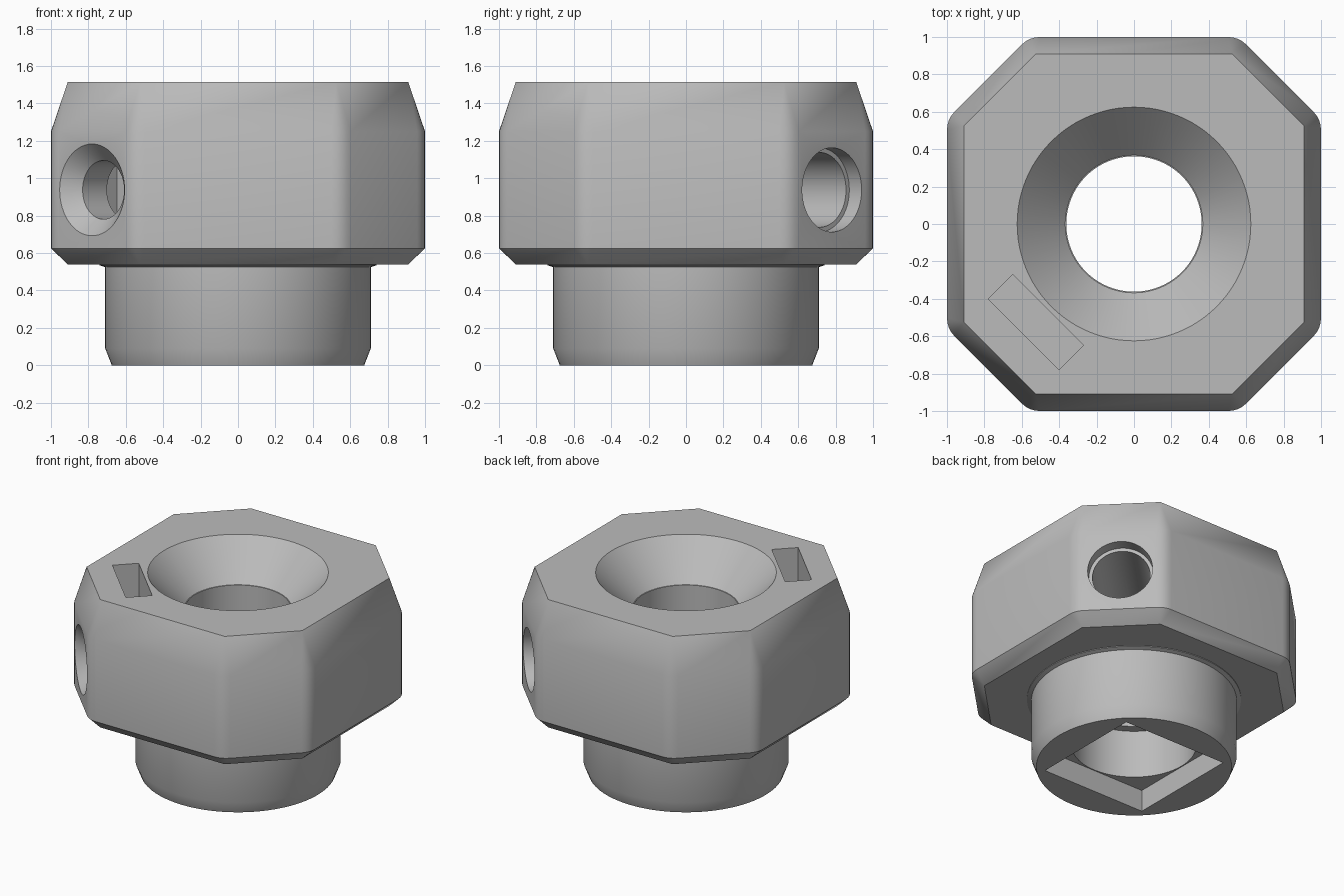
import bpy, bmesh, math
from mathutils import Matrix, Vector

old = bpy.data.objects.get("Cube")
if old:
    bpy.data.objects.remove(old, do_unlink=True)

grey = bpy.data.materials.new("plain_grey")
grey.use_nodes = True
colour = (0.5, 0.5, 0.5, 1)
grey.diffuse_color = colour
grey.node_tree.nodes["Principled BSDF"].inputs["Base Color"].default_value = colour


def loft(name, rings, matrix=Matrix()):
    """Solid skinned through equal-length rings of points, capped at both ends."""
    bm = bmesh.new()
    loops = [[bm.verts.new(p) for p in ring] for ring in rings]
    n = len(loops[0])
    for a, b in zip(loops, loops[1:]):
        for i in range(n):
            j = (i + 1) % n
            bm.faces.new((a[i], a[j], b[j], b[i]))
    bm.faces.new(loops[0][::-1])
    bm.faces.new(loops[-1])
    bmesh.ops.remove_doubles(bm, verts=bm.verts, dist=0.0005)
    bmesh.ops.recalc_face_normals(bm, faces=bm.faces)
    mesh = bpy.data.meshes.new(name)
    bm.to_mesh(mesh)
    bm.free()
    mesh.transform(matrix)
    mesh.materials.append(grey)
    obj = bpy.data.objects.new(name, mesh)
    bpy.context.collection.objects.link(obj)
    return obj


def lathe(name, profile, matrix=Matrix(), n=96):
    turns = [math.tau * i / n for i in range(n)]
    return loft(name, [[(r * math.cos(t), r * math.sin(t), z) for t in turns]
                       for r, z in profile], matrix)


def box(name, hx, hy, z0, z1, matrix=Matrix()):
    base = [(-hx, -hy), (hx, -hy), (hx, hy), (-hx, hy)]
    return loft(name, [[(x, y, z) for x, y in base] for z in (z0, z1)], matrix)


def octagon(half, corner, soft, z, steps=5):
    """Square with cut corners, each vertex softened by a short curve."""
    pts = []
    for q in range(4):
        spin = Matrix.Rotation(q * math.pi / 2, 3, 'Z')
        pts += [spin @ Vector((half, corner, z)), spin @ Vector((corner, half, z))]
    ring = []
    for i, p in enumerate(pts):
        a = p + (pts[i - 1] - p).normalized() * soft
        b = p + (pts[(i + 1) % 8] - p).normalized() * soft
        for k in range(steps):
            t = k / (steps - 1)
            ring.append(a.lerp(p, t).lerp(p.lerp(b, t), t))
    return ring


def combine(target, other, operation):
    mod = target.modifiers.new(other.name, 'BOOLEAN')
    mod.operation, mod.object, mod.solver = operation, other, 'EXACT'
    bpy.context.view_layer.objects.active = target
    bpy.ops.object.modifier_apply(modifier=mod.name)
    bpy.data.objects.remove(other, do_unlink=True)


# Eight-sided head with tapered rims, and the round stem below it
head = loft("clamp_collar", [octagon(0.91, 0.525, 0, 0.54),
                             octagon(1, 0.56, 0.06, 0.625),
                             octagon(1, 0.56, 0.06, 1.25),
                             octagon(0.91, 0.525, 0, 1.515)])
stem = lathe("stem", [(0.675, 0), (0.71, 0.09), (0.71, 0.525), (0.74, 0.535), (0.74, 0.6)])
combine(head, stem, 'UNION')

# Central bore with a wide lower part and a countersunk mouth
bore = lathe("bore", [(0.43, 0.1), (0.43, 0.53), (0.362, 0.53), (0.362, 1.25),
                      (0.368, 1.25), (0.707, 1.6)])
# Square socket in the underside
socket = box("socket", 0.437, 0.437, -0.1, 0.165)
# Horizontal holes through opposite cut corners
def sideways(angle):
    return (Matrix.Translation((0, 0, 0.938)) @ Matrix.Rotation(math.radians(angle), 4, 'Z')
            @ Matrix.Rotation(math.pi / 2, 4, 'Y'))
screw_hole = lathe("screw_hole", [(0.157, 0.2), (0.157, 1.018), (0.295, 1.151)],
                   sideways(225), 64)
insert_hole = lathe("insert_hole", [(0.2, 0.2), (0.2, 1.01), (0.225, 1.01), (0.225, 1.2)],
                    sideways(45), 64)
# Nut slot dropping in from the top
slot = box("nut_slot", 0.0925, 0.267, 0.67, 1.7,
           Matrix.Rotation(math.radians(225), 4, 'Z') @ Matrix.Translation((0.742, 0, 0)))
for cutter in (bore, socket, screw_hole, insert_hole, slot):
    combine(head, cutter, 'DIFFERENCE')

bpy.ops.object.select_all(action='DESELECT')
head.select_set(True)
bpy.context.view_layer.objects.active = head
bpy.ops.object.shade_smooth_by_angle(angle=math.radians(30))
